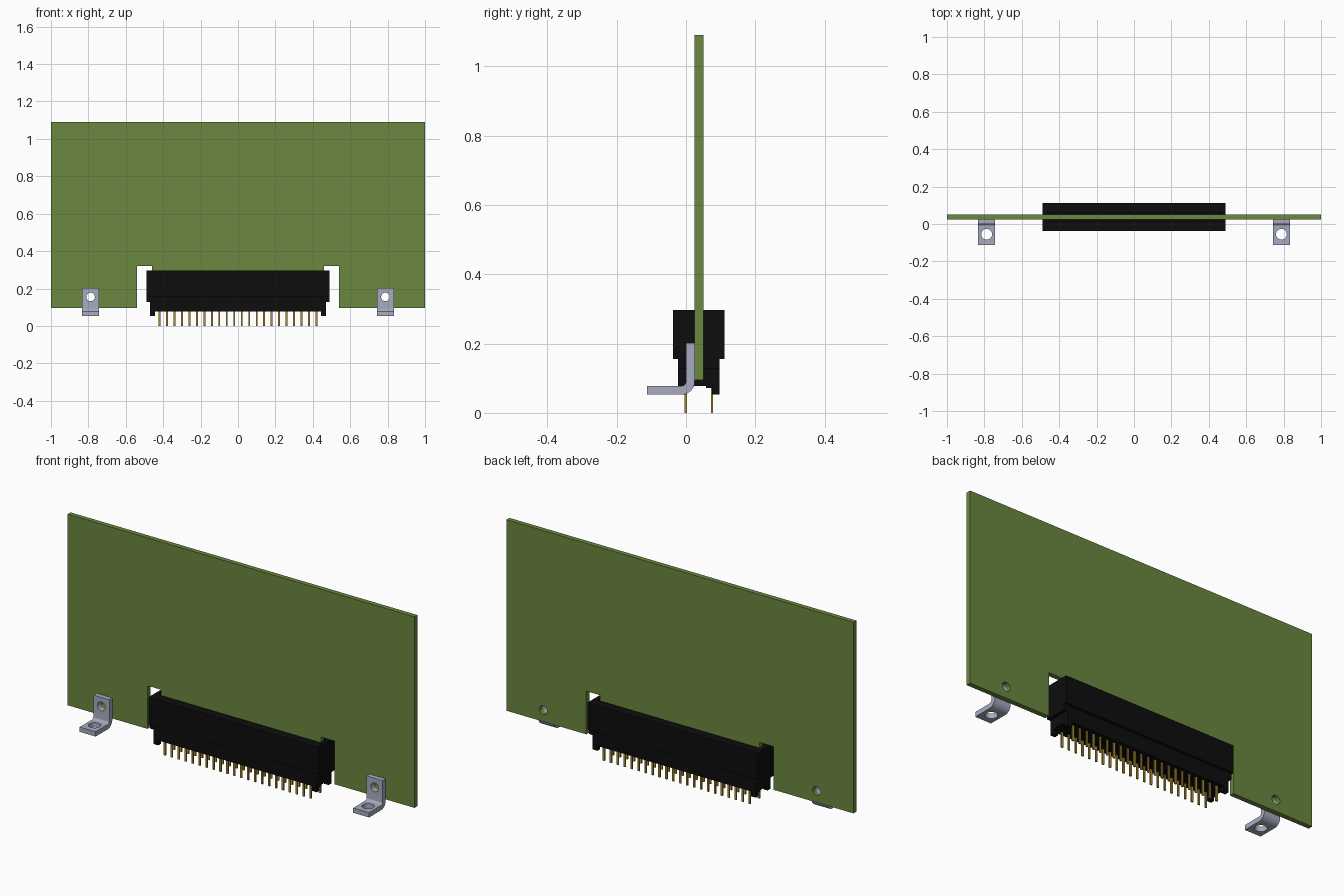
import bpy, bmesh, math
from mathutils import Matrix, Vector

cube = bpy.data.objects.get("Cube")
if cube:
    bpy.data.objects.remove(cube, do_unlink=True)


def material(name, color):
    m = bpy.data.materials.new(name)
    m.use_nodes = True
    m.diffuse_color = (*color, 1)
    m.node_tree.nodes["Principled BSDF"].inputs["Base Color"].default_value = (*color, 1)
    return m


GREEN = material("board green", (0.145, 0.245, 0.05))
BLACK = material("connector black", (0.004, 0.004, 0.004))
STEEL = material("bracket steel", (0.38, 0.41, 0.52))
GOLD = material("pin gold", (0.42, 0.27, 0.03))


def make_object(name, bm, mat):
    bmesh.ops.recalc_face_normals(bm, faces=bm.faces)
    mesh = bpy.data.meshes.new(name)
    bm.to_mesh(mesh)
    bm.free()
    mesh.materials.append(mat)
    ob = bpy.data.objects.new(name, mesh)
    bpy.context.collection.objects.link(ob)
    return ob


def add_box(bm, x0, x1, y0, y1, z0, z1):
    size = Matrix.Diagonal((x1 - x0, y1 - y0, z1 - z0, 1))
    centre = Matrix.Translation(((x0 + x1) / 2, (y0 + y1) / 2, (z0 + z1) / 2))
    bmesh.ops.create_cube(bm, size=1, matrix=centre @ size)


def prism(points, shift):
    """Extrude a closed outline of 3D points along shift."""
    bm = bmesh.new()
    face = bm.faces.new([bm.verts.new(p) for p in points])
    out = bmesh.ops.extrude_face_region(bm, geom=[face])
    verts = [v for v in out["geom"] if isinstance(v, bmesh.types.BMVert)]
    bmesh.ops.translate(bm, verts=verts, vec=shift)
    return bm


def drill(ob, holes):
    """Cut round holes given as (centre, radius, axis)."""
    bm = bmesh.new()
    for centre, radius, axis in holes:
        turn = Matrix.Rotation(math.pi / 2, 4, 'X') if axis == 'Y' else Matrix()
        bmesh.ops.create_cone(bm, cap_ends=True, segments=24, radius1=radius,
                              radius2=radius, depth=0.06,
                              matrix=Matrix.Translation(centre) @ turn)
    cutter = make_object("hole_cutter", bm, ob.data.materials[0])
    cutter.hide_render = True
    mod = ob.modifiers.new("holes", 'BOOLEAN')
    mod.operation = 'DIFFERENCE'
    mod.solver = 'EXACT'
    mod.object = cutter
    select(ob)
    bpy.ops.object.modifier_apply(modifier=mod.name)
    bpy.data.objects.remove(cutter, do_unlink=True)


def select(ob):
    bpy.ops.object.select_all(action='DESELECT')
    ob.select_set(True)
    bpy.context.view_layer.objects.active = ob


SIDES = (-1, 1)
BRACKET_X, BOARD_Y0, BOARD_Y1 = 0.788, 0.025, 0.05

# Circuit board with a tongue that enters the connector
half = [(1, 1.09), (1, 0.095), (0.54, 0.095), (0.54, 0.32), (0.46, 0.32), (0.46, 0.12)]
outline = half + [(-x, z) for x, z in reversed(half)]
bm = prism([(x, BOARD_Y0, z) for x, z in outline], Vector((0, BOARD_Y1 - BOARD_Y0, 0)))
board = make_object("circuit_board", bm, GREEN)
drill(board, [((s * BRACKET_X, 0.037, 0.155), 0.023, 'Y') for s in SIDES])
select(board)
bpy.ops.object.shade_smooth_by_angle(angle=math.radians(30))

# Bent mounting brackets
for s, side in zip(SIDES, ("right", "left")):
    def arc(radius, steps=8):
        pts = []
        for i in range(steps + 1):
            a = math.pi / 2 * i / steps
            pts.append((-0.012 + radius * math.sin(a), 0.09 - radius * math.cos(a)))
        return pts
    profile = ([(-0.112, 0.053)] + arc(0.037) + [(0.025, 0.202), (0, 0.202)]
               + arc(0.012)[::-1] + [(-0.112, 0.078)])
    x = s * BRACKET_X
    bm = prism([(x - 0.046, y, z) for y, z in profile], Vector((0.092, 0, 0)))
    bracket = make_object(side + "_bracket", bm, STEEL)
    drill(bracket, [((x, 0.0125, 0.155), 0.023, 'Y'), ((x, -0.055, 0.065), 0.029, 'Z')])
    select(bracket)
    bpy.ops.object.shade_smooth_by_angle(angle=math.radians(30))

# Connector housing, mirrored about the plane of the card slot
MID, PITCH, COUNT = 0.037, 0.04, 22
bm = bmesh.new()
add_box(bm, -0.47, 0.47, MID - 0.06, MID + 0.06, 0.078, 0.128)
for s in SIDES:
    def wall(x0, x1, inner, outer, z0, z1):
        y0, y1 = sorted((MID + s * inner, MID + s * outer))
        add_box(bm, x0, x1, y0, y1, z0, z1)
    wall(-0.49, 0.49, 0.024, 0.06, 0.128, 0.156)
    wall(-0.49, 0.49, 0.024, 0.074, 0.156, 0.297)
    # Ribs between the contacts
    for i in range(COUNT + 1):
        x = (i - COUNT / 2) * PITCH
        wall(x - 0.011, x + 0.011, 0.015, 0.024, 0.128, 0.292)
    # End walls and standoff feet
    for e in SIDES:
        x0, x1 = sorted((e * 0.465, e * 0.49))
        wall(x0, x1, 0, 0.024, 0.128, 0.297)
        x0, x1 = sorted((e * 0.443, e * 0.47))
        wall(x0, x1, 0.038, 0.06, 0.053, 0.078)
        wall(x0, x1, 0.02, 0.038, 0.072, 0.078)
make_object("edge_connector", bm, BLACK)

# Two rows of square pins
bm = bmesh.new()
for s in SIDES:
    y = MID + s * 0.038
    for i in range(COUNT):
        x = (i - (COUNT - 1) / 2) * PITCH
        add_box(bm, x - 0.005, x + 0.005, y - 0.0035, y + 0.0035, 0, 0.09)
make_object("contact_pins", bm, GOLD)
